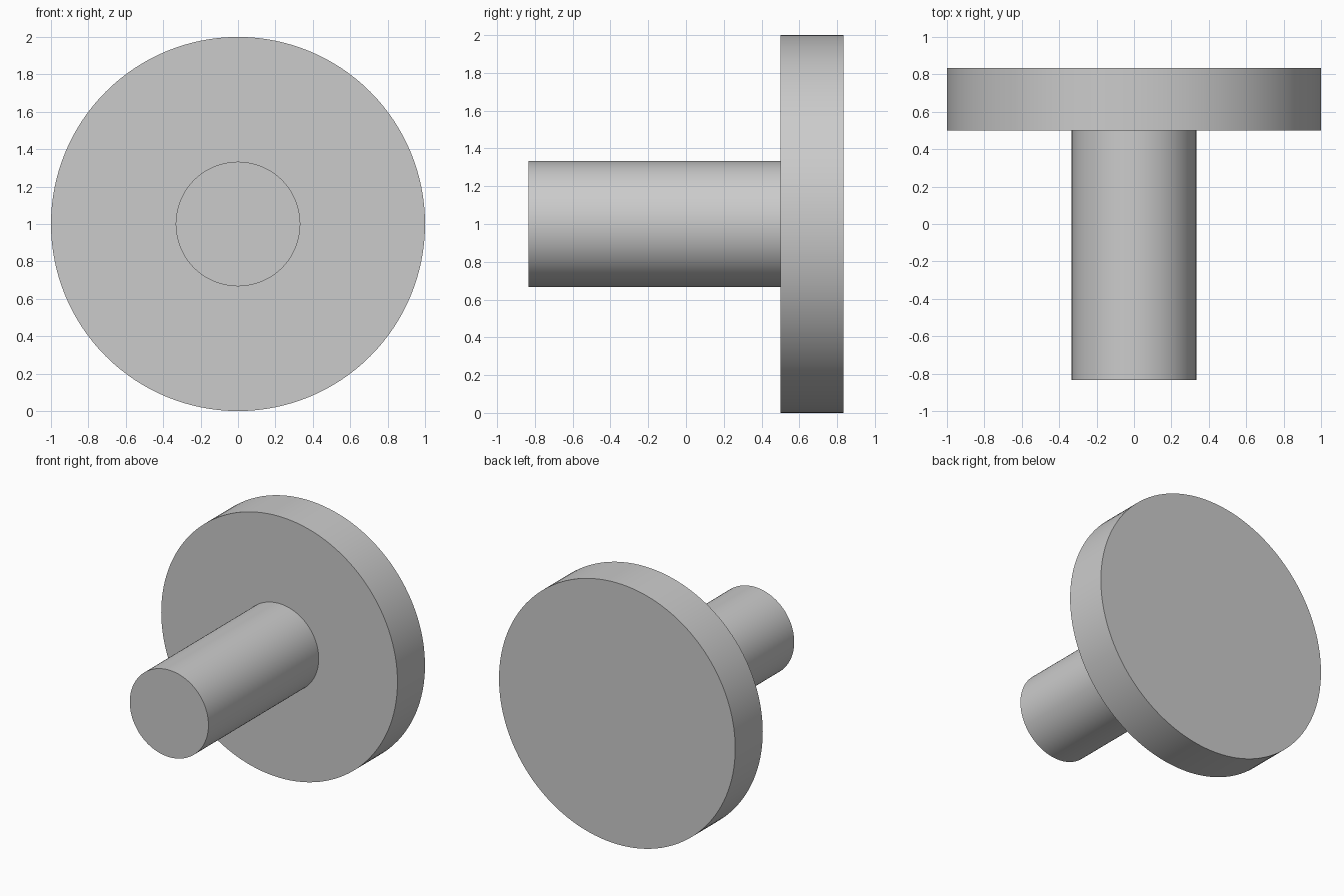
import bpy, bmesh, math
from mathutils import Vector

cube = bpy.data.objects.get("Cube")
if cube:
    bpy.data.objects.remove(cube, do_unlink=True)

# Single plain grey finish
grey = bpy.data.materials.new("plain_grey")
grey.use_nodes = True
colour = (0.6, 0.6, 0.6, 1)
grey.diffuse_color = colour
grey.node_tree.nodes["Principled BSDF"].inputs["Base Color"].default_value = colour

# Shaft and flange turned as one solid: (radius, y) from the front tip to the back
CENTRE_Z = 1.0
SHAFT_R, FLANGE_R = 0.333, 1.0
FRONT, SHOULDER, BACK = -0.833, 0.5, 0.833
profile = [(0, FRONT), (SHAFT_R, FRONT), (SHAFT_R, SHOULDER),
           (FLANGE_R, SHOULDER), (FLANGE_R, BACK), (0, BACK)]

bm = bmesh.new()
verts = [bm.verts.new((r, y, CENTRE_Z)) for r, y in profile]
edges = [bm.edges.new(pair) for pair in zip(verts, verts[1:])]
bmesh.ops.spin(bm, geom=verts + edges, cent=Vector((0, 0, CENTRE_Z)),
               axis=Vector((0, 1, 0)), angle=math.tau, steps=128)
bmesh.ops.remove_doubles(bm, verts=bm.verts, dist=0.0001)
bmesh.ops.recalc_face_normals(bm, faces=bm.faces)

mesh = bpy.data.meshes.new("flanged_shaft")
bm.to_mesh(mesh)
bm.free()
mesh.materials.append(grey)
shaft = bpy.data.objects.new("flanged_shaft", mesh)
bpy.context.collection.objects.link(shaft)

# Smooth round walls with crisp rims
bpy.ops.object.select_all(action="DESELECT")
shaft.select_set(True)
bpy.context.view_layer.objects.active = shaft
bpy.ops.object.shade_smooth_by_angle(angle=math.radians(30))
